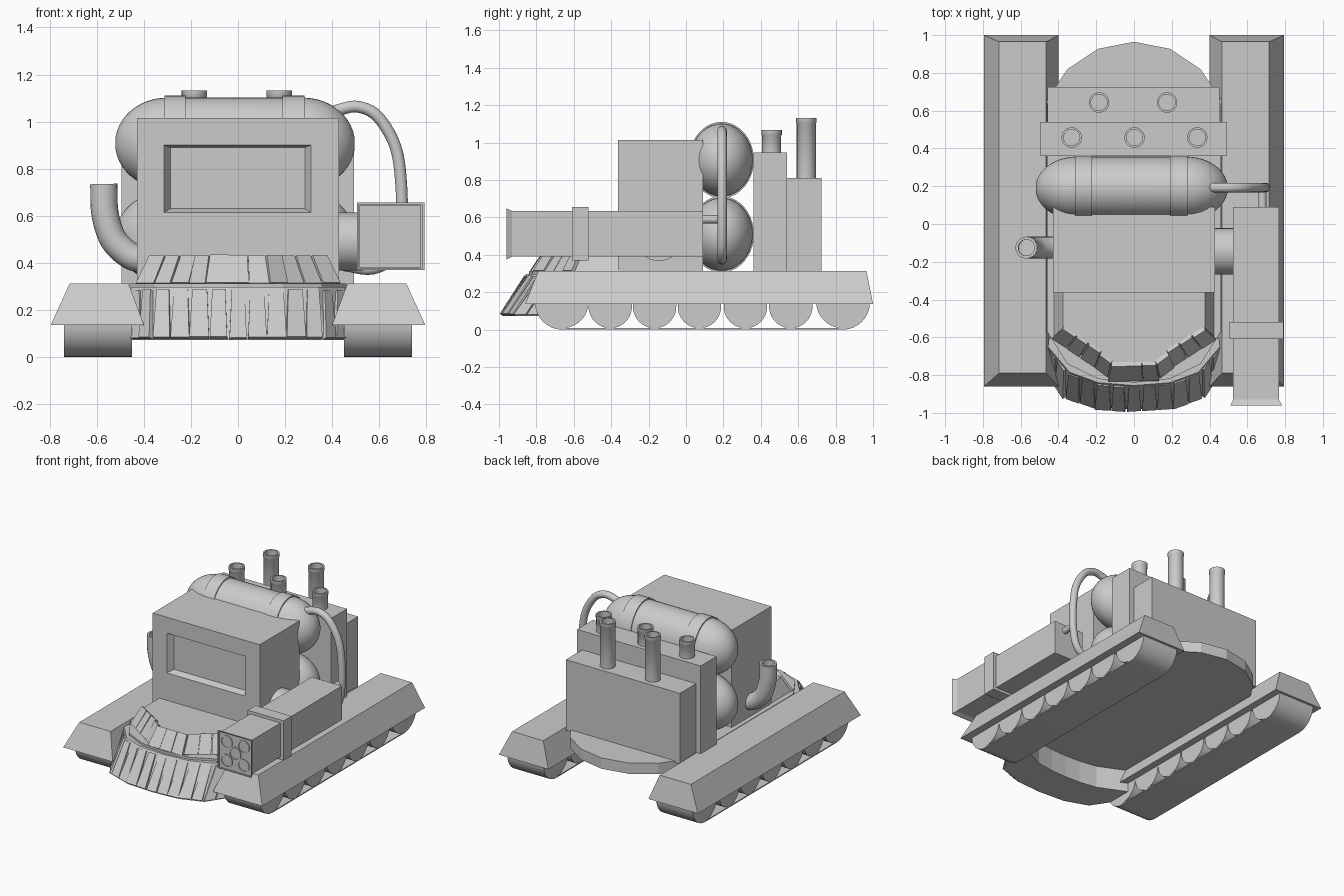
import bpy, bmesh, math, random
from mathutils import Vector

if "Cube" in bpy.data.objects:
    bpy.data.objects.remove(bpy.data.objects["Cube"])
random.seed(4)

def make(name, bm, smooth=False):
    bmesh.ops.recalc_face_normals(bm, faces=bm.faces[:])
    me = bpy.data.meshes.new(name)
    bm.to_mesh(me)
    bm.free()
    ob = bpy.data.objects.new(name, me)
    bpy.context.collection.objects.link(ob)
    if smooth:
        bpy.ops.object.select_all(action='DESELECT')
        ob.select_set(True)
        bpy.context.view_layer.objects.active = ob
        bpy.ops.object.shade_smooth_by_angle(angle=math.radians(40))
    return ob

def loft(name, *rings, smooth=False):
    """Skin a list of closed rings and cap the two ends."""
    bm = bmesh.new()
    vs = [[bm.verts.new(p) for p in r] for r in rings]
    n = len(vs[0])
    for a, b in zip(vs, vs[1:]):
        for i in range(n):
            j = (i + 1) % n
            bm.faces.new((a[i], a[j], b[j], b[i]))
    bm.faces.new(vs[0])
    bm.faces.new(vs[-1])
    return make(name, bm, smooth)

def rect(x0, x1, y0, y1, z):
    return [(x0, y0, z), (x1, y0, z), (x1, y1, z), (x0, y1, z)]

def rect_y(x0, x1, z0, z1, y):
    return [(x0, y, z0), (x1, y, z0), (x1, y, z1), (x0, y, z1)]

def box(name, x0, x1, y0, y1, z0, z1):
    return loft(name, rect(x0, x1, y0, y1, z0), rect(x0, x1, y0, y1, z1))

def ring(c, r, axis, n=32, ry=None):
    """Circle (or ellipse for axis x: r in z, ry in y) around an axis."""
    out = []
    for i in range(n):
        a = 2 * math.pi * i / n
        u, v = math.cos(a), math.sin(a)
        d = {'x': (0, u * (ry or r), v * r), 'y': (u * r, 0, v * r), 'z': (u * r, v * r, 0)}[axis]
        out.append(tuple(c[k] + d[k] for k in range(3)))
    return out

def sym(pts, z):
    """Mirror a right-side polyline (ending on x=0) to the left."""
    return [(x, y, z) for x, y in pts] + [(-x, y, z) for x, y in reversed(pts[:-1])]

def curved_tube(name, pts, r, hollow=0, n=20, steps=24):
    """Round tube in the xz plane along a smooth path; optional open hollow end."""
    cu = [Vector(p) for p in pts]
    ext = [2 * cu[0] - cu[1]] + cu + [2 * cu[-1] - cu[-2]]
    path = []
    per = max(2, steps // (len(cu) - 1))
    for k in range(len(cu) - 1):
        p0, p1, p2, p3 = ext[k:k + 4]
        for i in range(per):
            t = i / per
            path.append(0.5 * (2 * p1 + (p2 - p0) * t + (2 * p0 - 5 * p1 + 4 * p2 - p3) * t * t
                               + (3 * p1 - p0 - 3 * p2 + p3) * t ** 3))
    path.append(cu[-1])

    def circle(i, rad):
        t = (path[min(i + 1, len(path) - 1)] - path[max(i - 1, 0)]).normalized()
        s = Vector((0, 1, 0))
        u = t.cross(s).normalized()
        return [path[i] + rad * (math.cos(a) * s + math.sin(a) * u)
                for a in (2 * math.pi * k / n for k in range(n))]
    rings = [circle(i, r) for i in range(len(path))]
    if hollow:
        rings += [circle(len(path) - 1, hollow), circle(len(path) - 6, hollow)]
    return loft(name, *rings, smooth=True)

# Tracks: fenders, half-sunk wheels and belts on both sides
def arc(x, y, z, r, a0, a1, n):
    return [(x, y + r * math.cos(a), z + r * math.sin(a))
            for a in (math.radians(a0 + (a1 - a0) * k / n) for k in range(n + 1))]

wheels = [(-.662, .142), (-.405, .116), (-.168, .116), (.072, .116), (.318, .116), (.56, .116), (.838, .142)]
for s, side in ((-1, 'left'), (1, 'right')):
    loft(side + '_fender', rect(s * .40, s * .795, -.86, 1, .137), rect(s * .465, s * .715, -.79, .965, .313))
    for i, (y, r) in enumerate(wheels):
        half = lambda x: [(x, y + r, .145)] + arc(x, y, r + .008, r, 0, -180, 20) + [(x, y - r, .145)]
        if r > .14:
            half = lambda x: arc(x, y, .15, r, 0, -180, 24)
        loft(f'{side}_wheel_{i}', half(s * .45), half(s * .74), smooth=True)
    belt = lambda x: (arc(x, .838, .145, .145, 0, -90, 8) + arc(x, -.662, .145, .145, -90, -180, 8)
                      + arc(x, -.662, .145, .137, -180, -90, 8) + arc(x, .838, .145, .137, -90, 0, 8))
    loft(side + '_belt', belt(s * .45), belt(s * .74), smooth=True)

# Hull with rounded ends
rear = [(.5 * math.sin(a), .465 + .5 * math.cos(a)) for a in (math.radians(22.5 * k) for k in (3, 2, 1, 0))]
front = [(.46, -.57), (.354, -.74), (.19, -.82), (0, -.84)]
plan = lambda z: sym(rear, z) + [(x, y, z) for x, y, z in reversed(sym(front, z))]
loft('hull', plan(.235), plan(.313))

# Plough skirt and front deck
back = [(.45, -.60), (.25, -.69), (.12, -.71), (0, -.715)]
low = [(.455, -.78), (.37, -.91), (.20, -.97), (0, -.983)]
mid = [(.455, -.65), (.34, -.785), (.19, -.84), (0, -.855)]
crescent = lambda o, z: sym(o, z) + list(reversed(sym(back, z)))
loft('plough', crescent(low, .073), crescent(mid, .297))
dk_low = [(.43, -.3), (.43, -.60), (.21, -.745), (.11, -.82), (0, -.82)]
dk_top = [(.375, -.3), (.375, -.55), (.21, -.65), (.11, -.74), (0, -.74)]
loft('front_deck', sym(dk_low, .30), sym(dk_top, .415))

# Armour slats laid over the plough and the deck
def along(pts, t):
    pts = [Vector(p) for p in pts]
    d = t * sum((b - a).length for a, b in zip(pts, pts[1:]))
    for a, b in zip(pts, pts[1:]):
        l = (b - a).length
        if d <= l + 1e-6:
            return a.lerp(b, d / l), (b - a).normalized()
        d -= l

def slats(name, lower, upper, count, wl, wu):
    for i in range(count):
        t = (i + .5) / count
        pl, d = along(lower, t)
        pu, _ = along(upper, t)
        j = random.uniform(.9, 1.12)
        nrm = d.cross(pu - pl).normalized()
        if nrm.y > 0:
            nrm = -nrm
        th = nrm * random.uniform(.010, .018)
        quad = [pl - d * wl * j, pl + d * wl * j, pu + d * wu * j, pu - d * wu * j]
        loft(f'{name}_{i}', [p - nrm * .01 for p in quad], [p + th for p in quad])

slats('plough_slat', sym(low, .078), sym(mid, .28), 13, .039, .029)
slats('deck_slat', sym(dk_low[1:], .308), sym(dk_top[1:], .425), 11, .042, .036)

# Cab with a recessed window
loft('cab', rect_y(-.428, .428, .30, 1.015, .09), rect_y(-.428, .428, .30, 1.015, -.363),
     rect_y(-.315, .31, .613, .90, -.363), rect_y(-.287, .285, .63, .89, -.32))

# Two pressure tanks with straps
def tank(name, z):
    half = [(.30 + .222 * math.cos(a), math.sin(a)) for a in (math.pi / 2 * k / 12 for k in range(1, 13))]
    rings = [(-x, f) for x, f in half] + [(x - .025, f) for x, f in reversed(half)]
    loft(name, *[ring((x, .19, z), .195 * f, 'x', 40, .167 * f) for x, f in rings], smooth=True)

for name, z in (('upper', .907), ('lower', .51)):
    tank(name + '_tank', z)
    for k, (x0, x1) in enumerate(((-.313, -.222), (.19, .282))):
        loft(f'{name}_tank_strap_{k}', ring((x0, .19, z), .204, 'x', 40, .173),
             ring((x1, .19, z), .204, 'x', 40, .173), smooth=True)

# Engine blocks and exhaust stacks
box('engine_block', -.495, .493, .36, .54, .30, .947)
box('rear_block', -.458, .453, .54, .725, .30, .81)
stacks = [(x, .458, .94, 1.068) for x in (-.33, .003, .335)] + [(x, .643, .80, 1.132) for x in (-.185, .175)]
for i, (x, y, z0, z1) in enumerate(stacks):
    prof = [(.051, z0), (.051, z1 - .03), (.054, z1 - .026), (.054, z1), (.043, z1), (.043, z1 - .11)]
    loft(f'exhaust_stack_{i}', *[ring((x, y, z), r, 'z', 24) for r, z in prof], smooth=True)

# Rocket launcher on the right side
loft('launcher_mount', ring((.40, -.145, .49), .123, 'x'), ring((.53, -.145, .49), .123, 'x'), smooth=True)
loft('launcher', rect_y(.525, .767, .39, .635, .09), rect_y(.525, .767, .39, .635, -.93),
     rect_y(.51, .783, .375, .648, -.96), rect_y(.517, .776, .382, .641, -.96),
     rect_y(.517, .776, .382, .641, -.952))
box('launcher_strap', .505, .792, -.61, -.52, .37, .657)
for i, (dx, dz) in enumerate(((0, 0), (-.068, -.068), (.068, -.068), (-.068, .068), (.068, .068))):
    c = lambda y: (.6465 + dx, y, .5115 + dz)
    loft(f'launch_tube_{i}', ring(c(-.94), .046, 'y', 20), ring(c(-.958), .046, 'y', 20),
         ring(c(-.958), .039, 'y', 20), ring(c(-.953), .039, 'y', 20), smooth=True)

# Hose from tank to tank, its stub into the launcher, and the side intake elbow
curved_tube('feed_hose', [(.38, .193, 1.03), (.43, .193, 1.05), (.51, .193, 1.063), (.595, .193, 1.02), (.67, .193, .89),
                          (.694, .193, .72), (.692, .193, .56), (.66, .193, .43), (.57, .193, .375), (.45, .193, .39)],
            .025, steps=45)
loft('hose_stub', ring((.68, .08, .59), .022, 'y', 16), ring((.68, .19, .59), .022, 'y', 16), smooth=True)
curved_tube('intake_elbow', [(-.40, -.125, .415), (-.46, -.125, .432), (-.53, -.125, .50), (-.565, -.125, .61),
                             (-.57, -.125, .735)], .058, hollow=.043)
